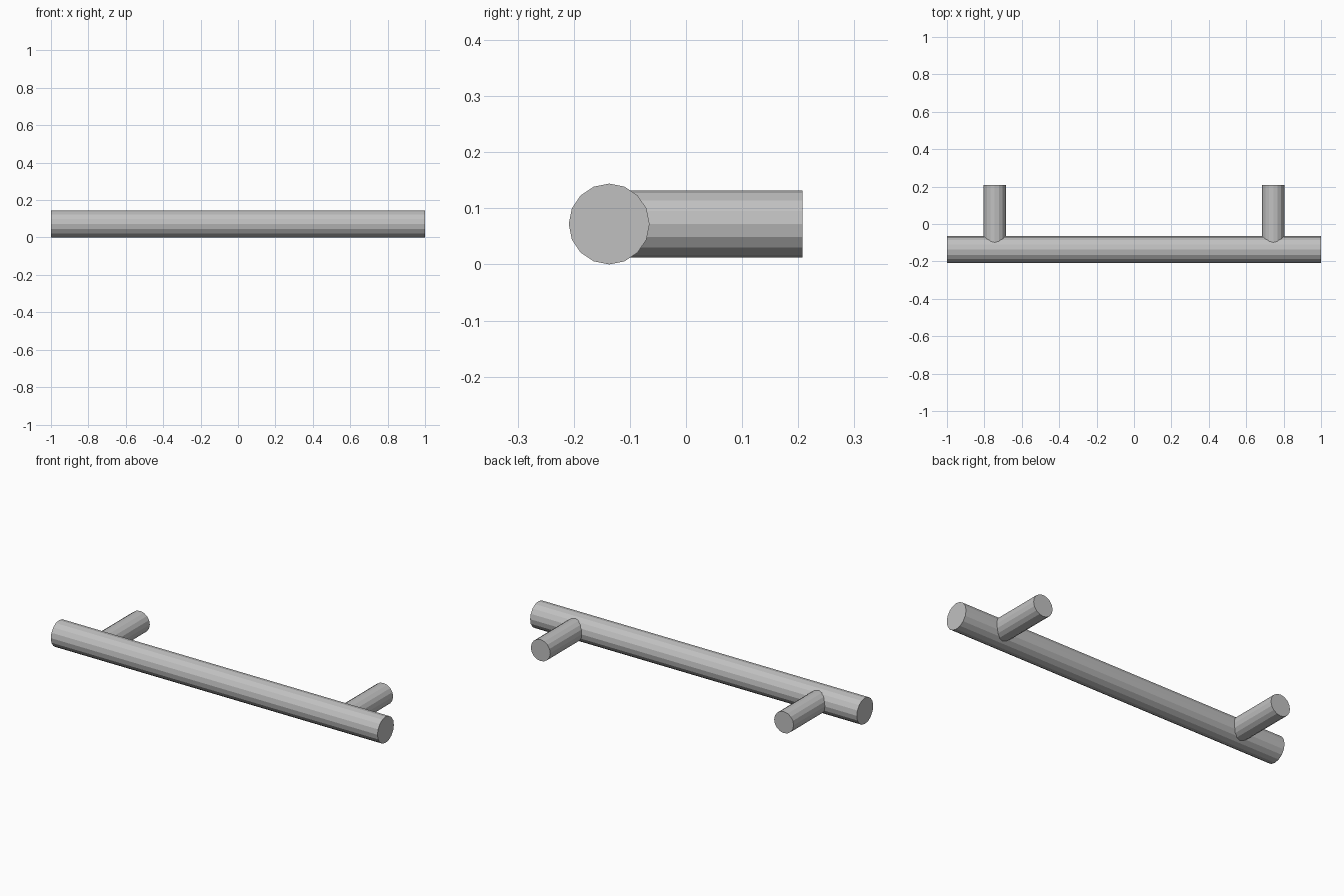
import bpy
from math import pi

cube = bpy.data.objects.get("Cube")
if cube:
    bpy.data.objects.remove(cube, do_unlink=True)

# Single brushed-metal grey
GREY = (0.53, 0.53, 0.53, 1)
metal = bpy.data.materials.new("grey metal")
metal.use_nodes = True
metal.diffuse_color = GREY
metal.node_tree.nodes["Principled BSDF"].inputs["Base Color"].default_value = GREY

SIDES = 16
BAR_R, POST_R = 0.072, 0.0595
BAR_Y, BAR_Z = -0.137, BAR_R
POST_X, POST_START, POST_END = 0.745, -0.1, 0.208


def rod(name, radius, length, location, rotation):
    """Flat-faced capped cylinder lying along a horizontal axis."""
    bpy.ops.mesh.primitive_cylinder_add(vertices=SIDES, radius=radius, depth=length,
                                        location=location, rotation=rotation)
    obj = bpy.context.object
    obj.name = name
    obj.data.materials.append(metal)
    return obj


# Long grip bar
rod("grip_bar", BAR_R, 2, (0, BAR_Y, BAR_Z), (0, pi / 2, 0))

# Two mounting posts, seated in the back of the bar
for side, sign in (("left", 1), ("right", -1)):
    rod(side + "_post", POST_R, POST_END - POST_START,
        (sign * POST_X, (POST_START + POST_END) / 2, BAR_Z), (pi / 2, 0, 0))
